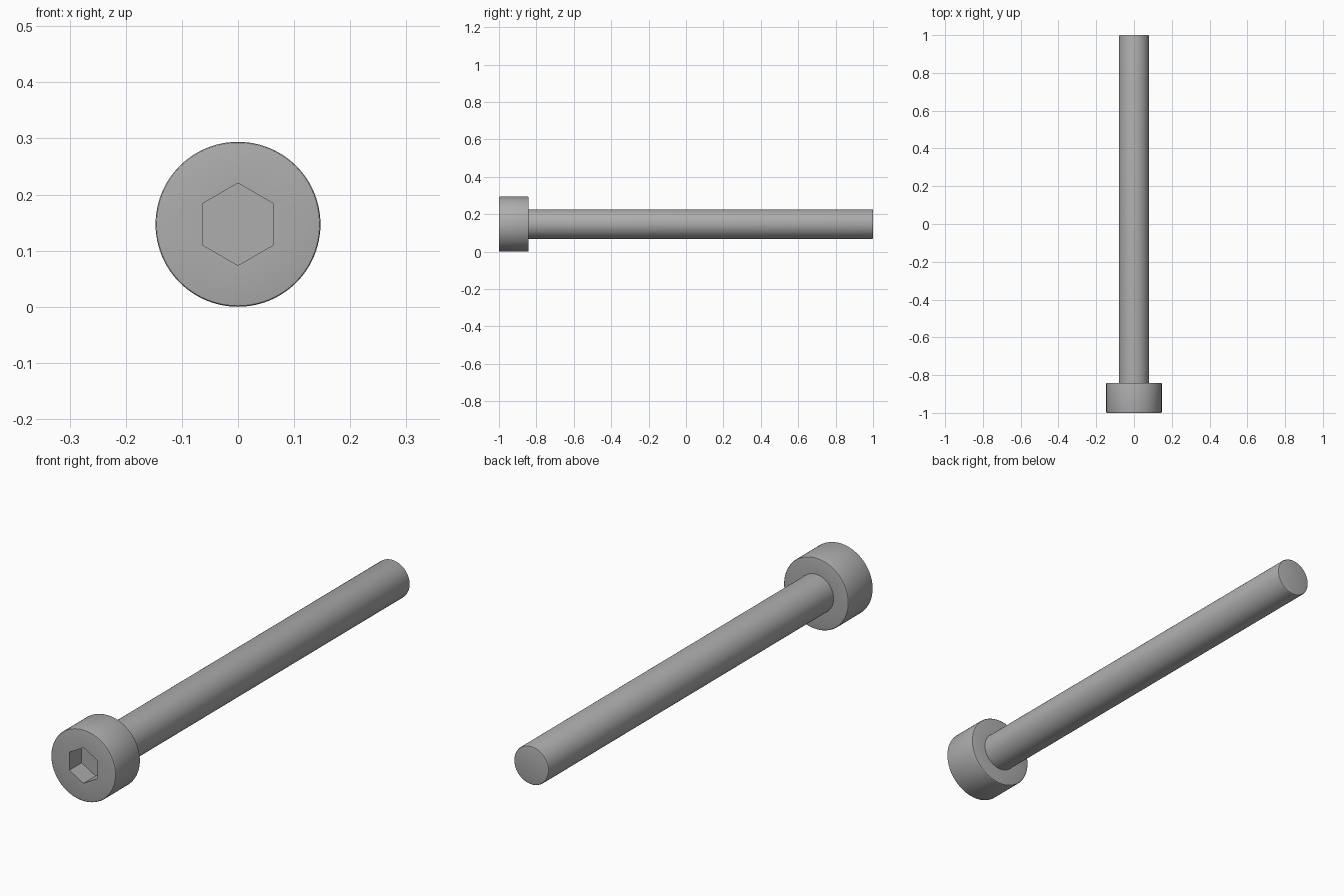
import bpy, bmesh, math

cube = bpy.data.objects.get("Cube")
if cube:
    bpy.data.objects.remove(cube)

HEAD_R, SHAFT_R, HEX_R = 0.147, 0.079, 0.0733
FRONT, SHOULDER, TIP = -1.0, -0.842, 1.0
SOCKET_DEPTH, EDGE, SIDES = 0.079, 0.004, 96

steel = bpy.data.materials.new("steel grey")
steel.use_nodes = True
grey = (0.42, 0.42, 0.42, 1)
steel.diffuse_color = grey
steel.node_tree.nodes["Principled BSDF"].inputs["Base Color"].default_value = grey


def ring(bm, radius, y, sides):
    """Closed loop of vertices around the bolt axis, first one pointing up."""
    turn = 2 * math.pi / sides
    return [bm.verts.new((radius * math.sin(i * turn), y,
                          HEAD_R + radius * math.cos(i * turn)))
            for i in range(sides)]


def skin(bm, profile, sides):
    """Join rings along a (radius, y) profile, return first and last ring."""
    rings = [ring(bm, r, y, sides) for r, y in profile]
    for a, b in zip(rings, rings[1:]):
        for i in range(sides):
            j = (i + 1) % sides
            bm.faces.new((a[i], a[j], b[j], b[i]))
    return rings[0], rings[-1]


def loop_edges(bm, loop):
    return [bm.edges.get((v, loop[i - 1])) for i, v in enumerate(loop)]


def finish(bm, name):
    bmesh.ops.recalc_face_normals(bm, faces=bm.faces)
    mesh = bpy.data.meshes.new(name)
    bm.to_mesh(mesh)
    bm.free()
    mesh.materials.append(steel)
    obj = bpy.data.objects.new(name, mesh)
    bpy.context.collection.objects.link(obj)
    bpy.ops.object.select_all(action='DESELECT')
    obj.select_set(True)
    bpy.context.view_layer.objects.active = obj
    bpy.ops.object.shade_smooth_by_angle(angle=math.radians(30))


def rounded(radius, y, start, end):
    """Quarter-round edge points between two angles in degrees."""
    return [(radius - EDGE + EDGE * math.cos(math.radians(a)),
             y + EDGE * math.sin(math.radians(a)))
            for a in (start + (end - start) * k / 3 for k in range(4))]


# Cylinder head with rounded rims, ending where the shaft begins
bm = bmesh.new()
face_rim, _ = skin(bm, rounded(HEAD_R, FRONT + EDGE, -90, 0)
                   + rounded(HEAD_R, SHOULDER - EDGE, 0, 90)
                   + [(SHAFT_R, SHOULDER)], SIDES)
# Hex socket and the flat front face around it
mouth, floor = skin(bm, [(HEX_R, FRONT), (HEX_R, FRONT + SOCKET_DEPTH)], 6)
bm.faces.new(floor)
bmesh.ops.triangle_fill(bm, use_beauty=True,
                        edges=loop_edges(bm, face_rim) + loop_edges(bm, mouth))
finish(bm, "bolt_head")

# Shaft with a rounded tip
bm = bmesh.new()
_, tip = skin(bm, [(SHAFT_R, SHOULDER)]
              + rounded(SHAFT_R, TIP - EDGE, 0, 90), SIDES)
bm.faces.new(tip)
finish(bm, "bolt_shaft")
